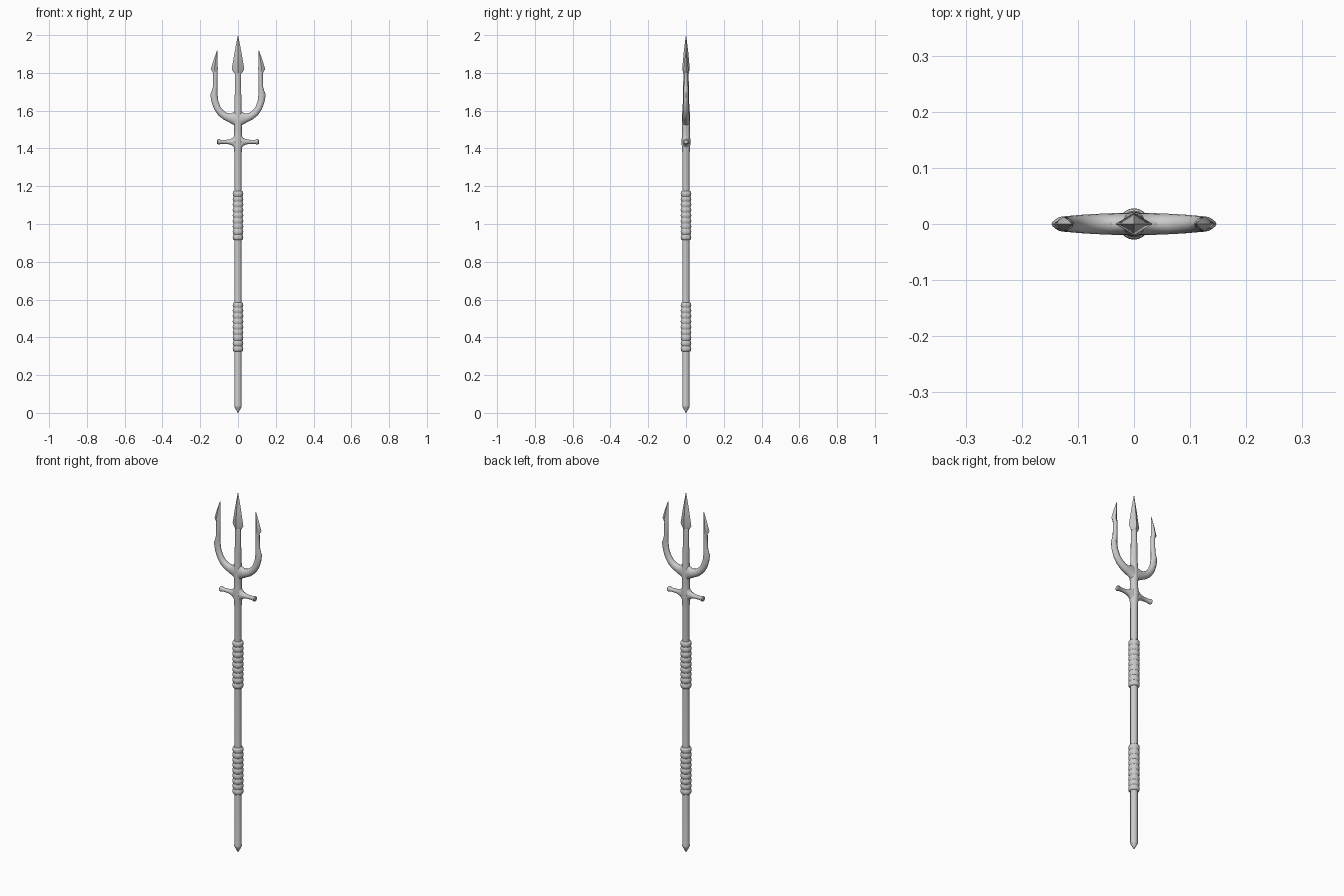
import bpy, math
from mathutils import Vector

if "Cube" in bpy.data.objects:
    bpy.data.objects.remove(bpy.data.objects["Cube"])


def loft(name, stations, sides=16, angle=35, mirror=False):
    """Skin rings; station = (ax, az, bx, bz, half depth in y, power: 1 ellipse, 2 diamond)."""
    verts, faces = [], []
    for ax, az, bx, bz, d, p in stations:
        a, b = Vector((ax, 0, az)), Vector((bx, 0, bz))
        c, h = (a + b) / 2, (b - a) / 2
        for i in range(sides):
            t = 2 * math.pi * i / sides
            u = math.copysign(abs(math.cos(t)) ** p, math.cos(t))
            v = math.copysign(abs(math.sin(t)) ** p, math.sin(t))
            verts.append(c + h * u + Vector((0, d * v, 0)))
    n = len(stations)
    for k in range(n - 1):
        for i in range(sides):
            j = (i + 1) % sides
            faces.append((k * sides + i, k * sides + j, (k + 1) * sides + j, (k + 1) * sides + i))
    faces.append(tuple(range(sides - 1, -1, -1)))
    faces.append(tuple(range((n - 1) * sides, n * sides)))
    me = bpy.data.meshes.new(name)
    me.from_pydata(verts, [], faces)
    ob = bpy.data.objects.new(name, me)
    bpy.context.collection.objects.link(ob)
    bpy.ops.object.select_all(action='DESELECT')
    ob.select_set(True)
    bpy.context.view_layer.objects.active = ob
    bpy.ops.object.mode_set(mode='EDIT')
    bpy.ops.mesh.select_all(action='SELECT')
    bpy.ops.mesh.normals_make_consistent(inside=False)
    bpy.ops.object.mode_set(mode='OBJECT')
    bpy.ops.object.shade_smooth_by_angle(angle=math.radians(angle))
    if mirror:
        m = ob.modifiers.new("mirror", 'MIRROR')
        m.use_axis[0] = True
    return ob


def upright(z, w, d=None, p=1):
    return (-w, z, w, z, w if d is None else d, p)


# Shaft with pointed foot, flaring a little where guard and tines join
loft("shaft", [upright(z, w) for z, w in (
    (0, .001), (.03, .018), (.036, .02), (.042, .0185), (1.36, .0185), (1.40, .021),
    (1.435, .024), (1.47, .021), (1.5, .02), (1.54, .022), (1.58, .021), (1.62, .018), (1.64, .017))])

# Centre tine with diamond-section spearhead
loft("centre_tine", [upright(1.60, .019, .018), upright(1.66, .0175, .016), upright(1.795, .016, .014),
                     upright(1.80, .022, .015, 2), upright(1.82, .033, .02, 2),
                     upright(1.91, .018, .012, 2), upright(2.0, .0005, .0005, 2)], angle=20)

# Side tines: inner x, z, outer x, z, half depth, section power
tine = [
    (0, 1.605, 0, 1.50, .020, 1), (.022, 1.592, .022, 1.524, .020, 1),
    (.040, 1.584, .047, 1.538, .019, 1), (.060, 1.589, .077, 1.553, .018, 1),
    (.080, 1.603, .105, 1.576, .0165, 1), (.094, 1.623, .126, 1.607, .015, 1),
    (.104, 1.650, .140, 1.645, .014, 1.1), (.108, 1.685, .147, 1.685, .0135, 1.3),
    (.109, 1.705, .139, 1.705, .013, 1.2), (.109, 1.73, .133, 1.725, .012, 1.1),
    (.108, 1.80, .132, 1.80, .011, 1.1), (.107, 1.82, .144, 1.82, .013, 2),
    (.108, 1.87, .129, 1.87, .008, 2), (.109, 1.919, .111, 1.919, .0005, 2)]
loft("side_tines", tine, angle=30, mirror=True)

# Crossguard with swollen ends and a fairing into the shaft
loft("crossguard", [(x, 1.435 - r, x, 1.435 + r, min(r, .018), 1) for x, r in (
    (0, .05), (.014, .047), (.02, .032), (.028, .021), (.042, .014), (.06, .011), (.092, .0105),
    (.098, .014), (.106, .014), (.11, .010))], mirror=True)

# Ribbed grips
for name, z0 in (("lower_grip", .325), ("upper_grip", .915)):
    ribs, pitch = 9, .26 / 9
    rings = [upright(z0, .017)]
    for k in range(ribs):
        for f, r in ((.03, .0235), (.2, .027), (.5, .028), (.8, .027), (.97, .0235)):
            rings.append(upright(z0 + (k + f) * pitch, r))
    rings.append(upright(z0 + .26, .017))
    loft(name, rings, sides=20, angle=50)
